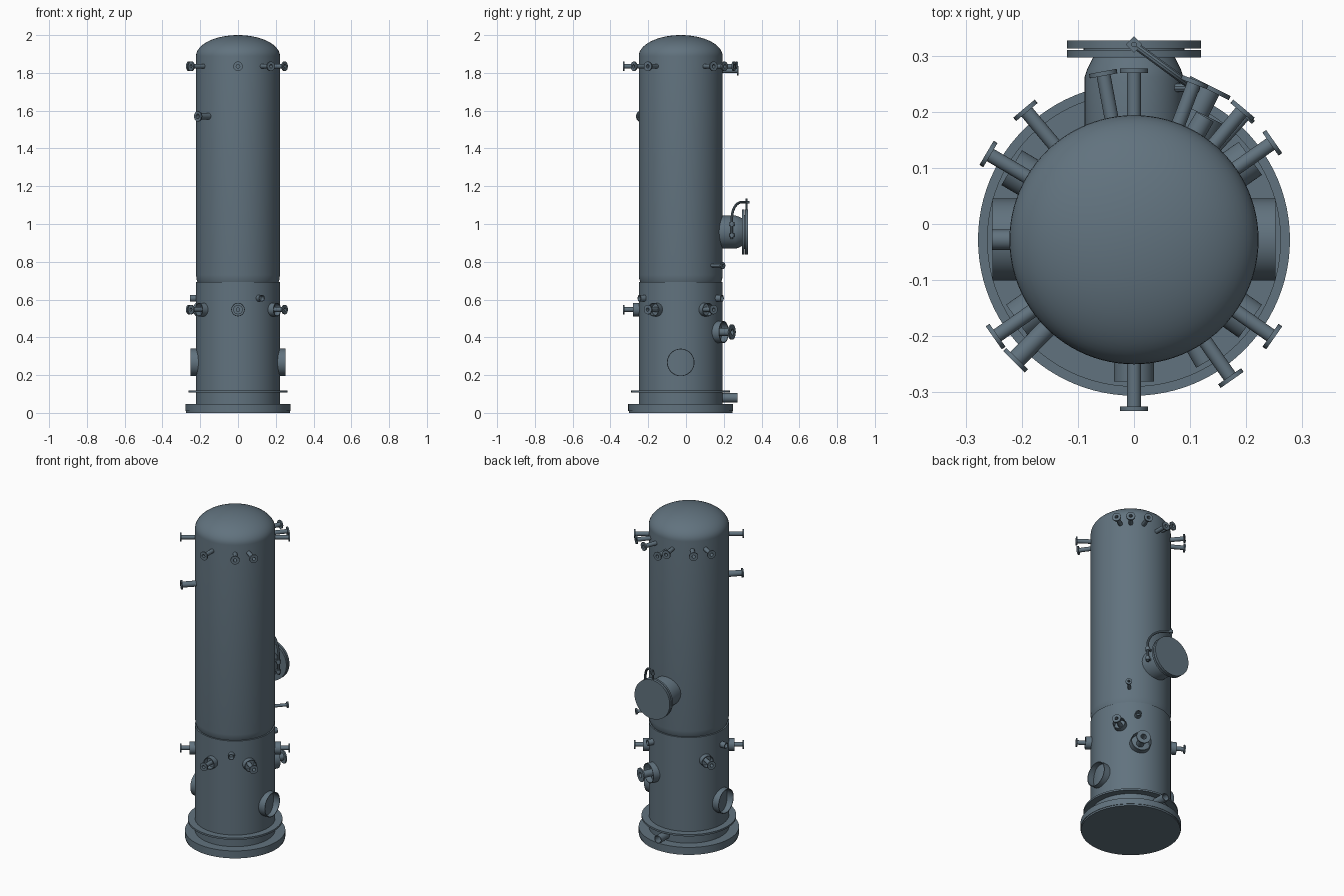
import bpy, bmesh, math
from mathutils import Matrix, Vector

cube = bpy.data.objects.get("Cube")
if cube:
    bpy.data.objects.remove(cube, do_unlink=True)

steel = bpy.data.materials.new("blue_grey_steel")
steel.use_nodes = True
COLOR = (0.12, 0.17, 0.21, 1)
steel.diffuse_color = COLOR
steel.node_tree.nodes["Principled BSDF"].inputs["Base Color"].default_value = COLOR

CENTRE = Vector((0, -0.028, 0))
R = 0.222


def finish(obj):
    obj.data.materials.append(steel)
    bpy.ops.object.select_all(action='DESELECT')
    obj.select_set(True)
    bpy.context.view_layer.objects.active = obj
    bpy.ops.object.shade_smooth_by_angle(angle=math.radians(35))


def lathe(name, profile, matrix, segments=32):
    """Spin (radius, height) points around z, then place the part."""
    bm = bmesh.new()
    verts = [bm.verts.new((r, 0, h)) for r, h in profile]
    edges = [bm.edges.new(pair) for pair in zip(verts, verts[1:])]
    bmesh.ops.spin(bm, geom=verts + edges, cent=(0, 0, 0), axis=(0, 0, 1),
                   angle=math.tau, steps=segments)
    bmesh.ops.remove_doubles(bm, verts=bm.verts, dist=1e-5)
    bmesh.ops.recalc_face_normals(bm, faces=bm.faces)
    bm.transform(matrix)
    mesh = bpy.data.meshes.new(name)
    bm.to_mesh(mesh)
    bm.free()
    obj = bpy.data.objects.new(name, mesh)
    bpy.context.collection.objects.link(obj)
    finish(obj)
    return obj


def radial(angle, z):
    """Local z points outward from the vessel axis."""
    return (Matrix.Translation(CENTRE + Vector((0, 0, z)))
            @ Matrix.Rotation(math.radians(angle), 4, 'Z')
            @ Matrix.Rotation(math.pi / 2, 4, 'Y'))


def nozzle(name, angle, z, pipe=0.0125, flange=0.025, tip=0.305):
    bore = pipe * 0.75
    lathe(name, [(pipe, 0.2), (pipe, tip - 0.008), (flange, tip - 0.008),
                 (flange, tip), (bore, tip), (bore, 0.215), (0, 0.215)],
          radial(angle, z), 24)


def sleeve(name, angle, z, radius, end, wall=0.004):
    lathe(name, [(radius, 0.19), (radius, end), (radius - wall, end),
                 (radius - wall, 0.19)], radial(angle, z), 40)


def tube(name, points, radius):
    curve = bpy.data.curves.new(name, 'CURVE')
    curve.dimensions = '3D'
    curve.bevel_depth = radius
    curve.bevel_resolution = 3
    curve.use_fill_caps = True
    spline = curve.splines.new('POLY')
    spline.points.add(len(points) - 1)
    for p, co in zip(spline.points, points):
        p.co = (*co, 1)
    obj = bpy.data.objects.new(name, curve)
    bpy.context.collection.objects.link(obj)
    bpy.ops.object.select_all(action='DESELECT')
    obj.select_set(True)
    bpy.context.view_layer.objects.active = obj
    bpy.ops.object.convert(target='MESH')
    finish(bpy.context.object)


axis = Matrix.Translation(CENTRE)

# Vessel shell with elliptical top head
dome = [(R * math.cos(t), 1.889 + 0.111 * math.sin(t))
        for t in (i * math.pi / 32 for i in range(17))]
lathe("vessel_shell", [(0, 0.68), (0.213, 0.69), (0.219, 0.705), (R, 0.73)] + dome, axis, 96)

# Support skirt, base ring and compression ring
lathe("support_skirt", [(R, 0.03), (R, 0.692), (0.21, 0.692)], axis, 96)
lathe("base_ring", [(0, 0), (0.275, 0), (0.275, 0.01), (0.278, 0.01),
                    (0.278, 0.047), (R - 0.01, 0.047)], axis, 96)
lathe("compression_ring", [(R - 0.01, 0.107), (0.262, 0.107),
                           (0.262, 0.118), (R - 0.01, 0.118)], axis, 96)

# Upper and lower flanged nozzles
for angle in (-145, -90, -55, -35, 35, 50, 69, 100.5, 130, 149.5):
    nozzle("upper_nozzle", angle, 1.835)
nozzle("upper_back_nozzle", 90, 1.812)
nozzle("side_nozzle", -134.5, 1.57, 0.017, 0.027)
nozzle("small_back_nozzle", 48, 0.78, 0.009, 0.018, 0.302)
for angle in (-145, -90, -35, 35, 149.5):
    nozzle("skirt_nozzle", angle, 0.547)
    sleeve("skirt_nozzle_sleeve", angle, 0.547, 0.036, 0.253)

# Large outlet nozzle
nozzle("outlet_nozzle", 63.5, 0.428, 0.021, 0.04, 0.306)
sleeve("outlet_sleeve", 63.5, 0.428, 0.058, 0.255)

# Skirt vents, access openings and drain
for angle in (-60, 60, 180):
    sleeve("skirt_vent", angle, 0.607, 0.018, 0.253)
for angle in (0, 180):
    sleeve("skirt_access_opening", angle, 0.267, 0.073, 0.252)
sleeve("skirt_drain", 90, 0.08, 0.024, 0.3)

# Manhole with bolted cover
hole = radial(90, 0.957)
lathe("manhole_neck", [(0.088, 0.18), (0.088, 0.29), (0.083, 0.305), (0.073, 0.325),
                       (0.119, 0.325), (0.119, 0.338), (0.07, 0.338)], hole, 48)
lathe("manhole_gasket", [(0.09, 0.335), (0.09, 0.345)], hole, 48)
lathe("manhole_cover", [(0, 0.341), (0.119, 0.341), (0.119, 0.355), (0, 0.355)], hole, 48)

# Davit arm: post beside the neck, quarter bend, then an arm over the cover
post, end = Vector((0.105, 0.243, 0)), Vector((0, 0.32, 0))
path = [post + Vector((0, 0, 0.92)), post + Vector((0, 0, 1.03))]
for i in range(1, 11):
    t = i * math.pi / 20
    path.append(post.lerp(end, 0.65 * (1 - math.cos(t))) + Vector((0, 0, 1.03 + 0.085 * math.sin(t))))
path.append(end + Vector((0, 0, 1.115)))
tube("davit_arm", path, 0.007)
tube("davit_hanger", [end + Vector((0, 0, 1.06)), end + Vector((0, 0, 1.135))], 0.005)
for z in (0.94, 1.0):
    tube("davit_bracket", [(0.07, 0.243, z), (0.105, 0.243, z)], 0.008)
    lathe("davit_collar", [(0, -0.01), (0.013, -0.01), (0.013, 0.01), (0, 0.01)],
          Matrix.Translation(post + Vector((0, 0, z))), 16)
lathe("davit_eye", [(0, -0.006), (0.015, -0.006), (0.015, 0.006), (0, 0.006)],
      Matrix.Translation(end + Vector((0, 0, 1.115))), 4)
